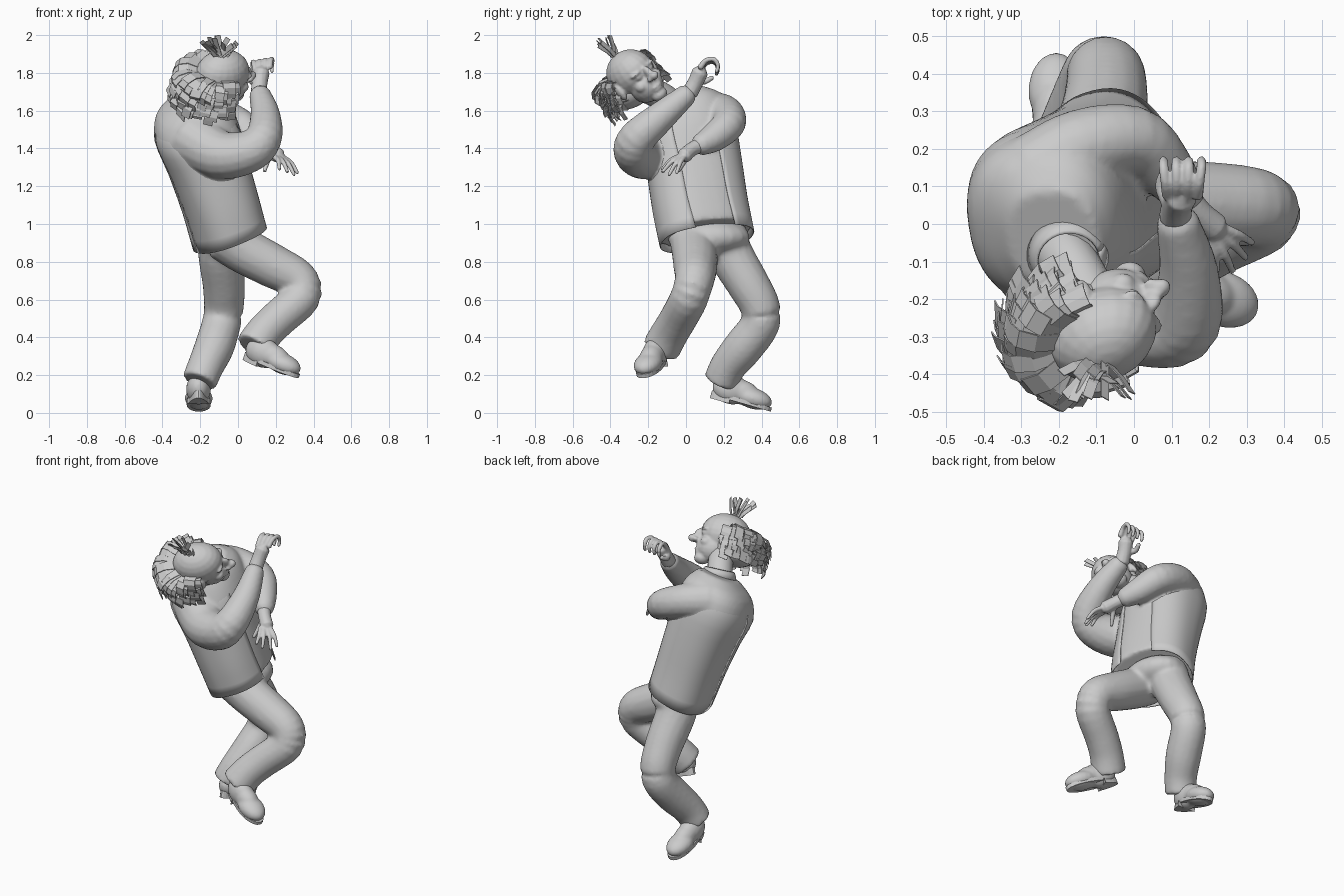
import bpy, bmesh, math, random
from mathutils import Vector as V, Matrix

random.seed(4)
if "Cube" in bpy.data.objects:
    bpy.data.objects.remove(bpy.data.objects["Cube"])

GREY = (0.6, 0.6, 0.6, 1)
mat = bpy.data.materials.new("plain grey")
mat.use_nodes = True
mat.diffuse_color = GREY
mat.node_tree.nodes["Principled BSDF"].inputs["Base Color"].default_value = GREY


def finish(bm, name, voxel=0, smooth=0, flat=False):
    bmesh.ops.recalc_face_normals(bm, faces=bm.faces)
    for f in bm.faces:
        f.smooth = not flat
    me = bpy.data.meshes.new(name)
    bm.to_mesh(me)
    bm.free()
    me.materials.append(mat)
    ob = bpy.data.objects.new(name, me)
    bpy.context.collection.objects.link(ob)
    if voxel:
        m = ob.modifiers.new("blend", 'REMESH')
        m.mode, m.voxel_size, m.use_smooth_shade = 'VOXEL', voxel, True
        s = ob.modifiers.new("soften", 'SMOOTH')
        s.factor, s.iterations = 0.5, smooth
    return ob


def skin(bm, rings, closed=True):
    """Bridge rings of points; cap the ends when closed."""
    vs = [[bm.verts.new(p) for p in r] for r in rings]
    n = len(vs[0])
    for a, b in zip(vs, vs[1:]):
        for i in range(n if closed else n - 1):
            j = (i + 1) % n
            bm.faces.new((a[i], a[j], b[j], b[i]))
    if closed:
        bm.faces.new(vs[0])
        bm.faces.new(vs[-1][::-1])


def spline(pts, steps=4):
    """Catmull-Rom through points of any dimension."""
    P = [V(p) for p in pts]
    P = [P[0] * 2 - P[1]] + P + [P[-1] * 2 - P[-2]]
    out = []
    for a, b, c, d in zip(P, P[1:], P[2:], P[3:]):
        for k in range(steps):
            t = k / steps
            out.append(((b * 2) + (c - a) * t + (a * 2 - b * 5 + c * 4 - d) * t * t
                        + (b * 3 - a - c * 3 + d) * t ** 3) / 2)
    return out + [P[-2]]


def tube(bm, pts, sides=16, tip=.6):
    """Tube along (x, y, z, radius) points; tip is how far the far end bulges."""
    P = spline(pts)
    c = [p.xyz for p in P]
    rings = []
    for i, p in enumerate(P):
        t = (c[min(i + 1, len(c) - 1)] - c[max(i - 1, 0)]).normalized()
        q = t.to_track_quat('Z', 'Y')
        ends = [(0, 1)]
        if i == 0:
            ends = [(-.6, .5), (0, 1)]
        if i == len(P) - 1:
            ends = [(0, 1), (tip, .5)]
        for off, k in ends:
            rings.append([c[i] + t * off * p.w + q @ V((math.cos(a), math.sin(a), 0)) * p.w * k
                          for a in [math.tau * s / sides for s in range(sides)]])
    skin(bm, rings)


def blob(bm, centre, radii, frame=Matrix.Identity(3)):
    M = Matrix.Translation(centre) @ frame.to_4x4() @ Matrix.Diagonal((*radii, 1))
    bmesh.ops.create_uvsphere(bm, u_segments=20, v_segments=12, radius=1, matrix=M)


def axes(front, up):
    f = V(front).normalized()
    u = V(up)
    u = (u - f * u.dot(f)).normalized()
    return Matrix((f, u.cross(f), u)).transposed()


# Trousers: two bent legs with open-looking cuffs, blended with the pelvis
bm = bmesh.new()
tube(bm, [(-.08, .19, .95, .13), (-.09, .235, .84, .122), (-.075, .33, .68, .113), (-.075, .393, .56, .106),
          (-.09, .39, .465, .104), (-.125, .305, .35, .106), (-.17, .225, .25, .097),
          (-.205, .185, .165, .094)], tip=0)
tube(bm, [(-.07, .04, .93, .13), (.03, .045, .86, .123), (.19, .05, .775, .117), (.318, .045, .705, .106),
          (.337, .02, .615, .103), (.215, -.04, .5, .1), (.14, -.085, .425, .1), (.085, -.13, .345, .104)], tip=0)
blob(bm, (-.05, .12, .93), (.16, .22, .1))
finish(bm, "trousers", .013, 6)

# Shoes: rounded uppers on thick soles with heels
for side, heel, toe in (("left", (-.21, .145, .09), (-.207, .43, .008)),
                        ("right", (.043, -.125, .292), (.275, -.215, .197))):
    fr = axes(V(toe) - V(heel), (0, 0, 1))
    h = V(heel)
    at = lambda f, l, u: h + fr @ V((f, l, u))
    bm = bmesh.new()
    blob(bm, at(.08, 0, .06), (.1, .066, .08), fr)
    blob(bm, at(.205, 0, .045), (.105, .074, .055), fr)
    blob(bm, at(.14, 0, .06), (.095, .062, .065), fr)
    finish(bm, side + "_shoe", .009, 5)
    bm = bmesh.new()
    outline = [(.15 + .165 * math.cos(a), (.062 + .014 * math.cos(a)) * math.sin(a))
               for a in [math.tau * i / 28 for i in range(28)]]
    skin(bm, [[at(x, y, z) for x, y in outline] for z in (.004, .026)])
    heel_pts = [(min(x, .09), y) for x, y in outline]
    skin(bm, [[at(x, y, z) for x, y in heel_pts] for z in (-.016, .012)])
    finish(bm, side + "_sole", flat=True)

# Coat sections: centre, left direction, forward slope, half depth, half width
SECTIONS = spline([(-.045, .11, .928, -.3, .95, .07, .4, .19, .25),
                   (-.092, .075, 1.1, -.25, .95, .12, .32, .195, .25),
                   (-.155, .045, 1.3, -.2, .95, .18, .28, .208, .25),
                   (-.215, .015, 1.48, -.15, .93, .3, .28, .225, .25),
                   (-.235, -.005, 1.6, -.12, .9, .36, .28, .195, .215),
                   (-.215, -.04, 1.67, -.12, .9, .4, .28, .12, .14)], 3)


def section(s, angles, grow=0.0, drop=0.0):
    l = V(s[3:6]).normalized()
    f = V((.917, .265, s[6]))
    f = (f - l * f.dot(l)).normalized()
    c = V(s[:3]) - f.cross(l) * drop
    return [c + f * (s[7] + grow) * math.copysign(abs(math.cos(a)) ** .85, math.cos(a))
            + l * (s[8] + grow) * math.copysign(abs(math.sin(a)) ** .85, math.sin(a)) for a in angles]


full = [math.tau * i / 40 for i in range(40)]
LEFT_ARM = [(-.26, .13, 1.59, .115), (-.14, .205, 1.58, .102), (0, .225, 1.53, .09),
            (.08, .15, 1.46, .078), (.14, .07, 1.415, .057)]
RIGHT_ARM = [(-.24, -.09, 1.45, .15), (-.09, -.21, 1.365, .13), (.06, -.272, 1.385, .113),
             (.135, -.258, 1.455, .1), (.145, -.125, 1.575, .08), (.115, .01, 1.69, .057)]
bm = bmesh.new()
skin(bm, [section(s, full, 0, 0 if i else -.025) for i, s in enumerate(SECTIONS)])
tube(bm, LEFT_ARM)
tube(bm, RIGHT_ARM)
finish(bm, "coat", .013, 4)

# Thin outer shell of the coat, open down the middle, sinking in at the shoulders
for side, lo, hi in (("left", 22, 180), ("right", -180, -22)):
    bm = bmesh.new()
    angs = [math.radians(lo + (hi - lo) * i / 24) for i in range(25)]
    skin(bm, [section(s, angs, .004 - .005 * max(0, i - 9), 0 if i else .008)
              for i, s in enumerate(SECTIONS[:13])], closed=False)
    panel = finish(bm, side + "_coat_panel")
    panel.modifiers.new("cloth", 'SOLIDIFY').thickness = .006

# Head, shaped in its own tilted frame: forward, left, up
HF = axes((.82, .42, .2), (.12, -.61, .78))
HC = V((-.078, -.268, 1.775))
loc = lambda f, l, u: HC + HF @ V((f, l, u))
bm = bmesh.new()
FEATURES = [((-.01, 0, .035), (.15, .122, .125)), ((.04, 0, -.06), (.105, .092, .095)),
            ((.095, 0, -.138), (.045, .045, .035)), ((.145, 0, -.01), (.028, .02, .045)),
            ((.172, 0, -.032), (.032, .026, .024)), ((.122, 0, -.09), (.028, .038, .013)),
            ((.118, 0, -.108), (.028, .033, .011))]
for s in (-1, 1):
    FEATURES += [((.114, s * .045, .028), (.025, .042, .011)), ((.09, s * .055, -.045), (.036, .034, .032)),
                 ((.158, s * .024, -.037), (.018, .014, .014)), ((-.005, s * .125, -.01), (.03, .018, .048)),
                 ((.111, s * .045, .004), (.02, .023, .014))]
for c, r in FEATURES:
    blob(bm, loc(*c), r, HF)
finish(bm, "head", .0075, 3)

bm = bmesh.new()
tube(bm, [(-.2, -.06, 1.6, .08), (-.16, -.12, 1.67, .075), (*loc(-.01, 0, -.06), .075)])
finish(bm, "neck")
bm = bmesh.new()
ring = [math.tau * i / 32 for i in range(33)]
skin(bm, [[V((-.175, -.085, 1.645)) + axes((.9, .3, .1), (.2, -.4, .9)) @
           V((r * math.cos(a), r * math.sin(a), z)) for a in ring]
          for r, z in ((.11, -.01), (.092, .03), (.084, .034))], closed=False)
finish(bm, "collar").modifiers.new("cloth", 'SOLIDIFY').thickness = .008


# Hair: long loose strips fanning around the sides and back, plus a tuft on the crown
def strip(bm, pts, across, width):
    skin(bm, [[p - across * width * .5, p + across * width * .5] for p in pts], closed=False)


bm = bmesh.new()
for row in range(4):
    for k in range(18):
        a = math.radians(92 + 176 * k / 17 + random.uniform(-4, 4))
        u = .06 - row * .04 + random.uniform(-.01, .01)
        back = max(0, -math.cos(a))
        reach = random.uniform(.04, .065) + .1 * back
        fall = random.uniform(.05, .085)
        out = V((math.cos(a), math.sin(a), 0))
        root = V((.12 * out.x - .015, .11 * out.y, u))
        path = [root, root + out * reach * .5 + V((0, 0, .014)), root + out * reach * .85 + V((0, 0, -.004)),
                root + out * reach + V((0, 0, -.035)),
                root + out * reach * random.uniform(.92, 1.06) + V((0, 0, -fall))]
        across = V((-out.y, out.x, random.uniform(-.25, .25))).normalized()
        strip(bm, [loc(*p) for p in path], HF @ across, random.uniform(.045, .07))
hair = finish(bm, "side_hair", flat=True)
hair.modifiers.new("thickness", 'SOLIDIFY').thickness = .004
bm = bmesh.new()
blob(bm, loc(-.085, 0, -.045), (.135, .145, .095), HF)
finish(bm, "hair_mass")

bm = bmesh.new()
for k in range(14):
    base = V((-.09, -.38, 1.89)) + V((random.uniform(-.03, .03), random.uniform(-.02, .02), 0))
    way = V((random.uniform(-.8, .8), random.uniform(-.9, .2), random.uniform(.5, 1))).normalized()
    across = way.cross(V((random.random(), 1, .2))).normalized()
    strip(bm, [base, base + way * .055, base + way * .112 + V((0, -.012, 0))], across, .028)
finish(bm, "crown_tuft", flat=True).modifiers.new("thickness", 'SOLIDIFY').thickness = .003

# Left hand: open, fingers spread
bm = bmesh.new()
tube(bm, [(.13, .08, 1.42, .042), (.17, .03, 1.395, .038), (.215, -.01, 1.36, .04)], 12)
for i, tip in enumerate([(.315, -.05, 1.27), (.298, -.09, 1.26), (.262, -.125, 1.275), (.22, -.125, 1.29)]):
    base = V((.235 - i * .014, -.01 - i * .012, 1.355))
    mid = (base + V(tip)) / 2 + V((.006, 0, .012))
    tube(bm, [(*base, .015), (*mid, .013), (*tip, .01)], 8)
tube(bm, [(.17, .02, 1.385, .019), (.155, -.01, 1.33, .015), (.14, -.04, 1.28, .011)], 8)
finish(bm, "left_hand", .006, 3)

# Right hand: raised, fingers fanned and curled forward
bm = bmesh.new()
tube(bm, [(.11, .02, 1.695, .044), (.115, .05, 1.75, .042), (.125, .075, 1.805, .044)], 12)
for i in range(4):
    x = .09 + i * .026
    fan = (i - 1.5) * .008
    z = .005 * i
    tube(bm, [(x, .075, 1.815 + z, .017), (x + fan * .5, .108, 1.852 + z, .014),
              (x + fan, .15, 1.856 + z, .013), (x + fan, .17, 1.822 + z, .012),
              (x + fan, .16, 1.79 + z, .01)], 8)
tube(bm, [(.09, .06, 1.755, .021), (.072, .1, 1.755, .017), (.08, .14, 1.775, .013)], 8)
finish(bm, "right_hand", .006, 3)
